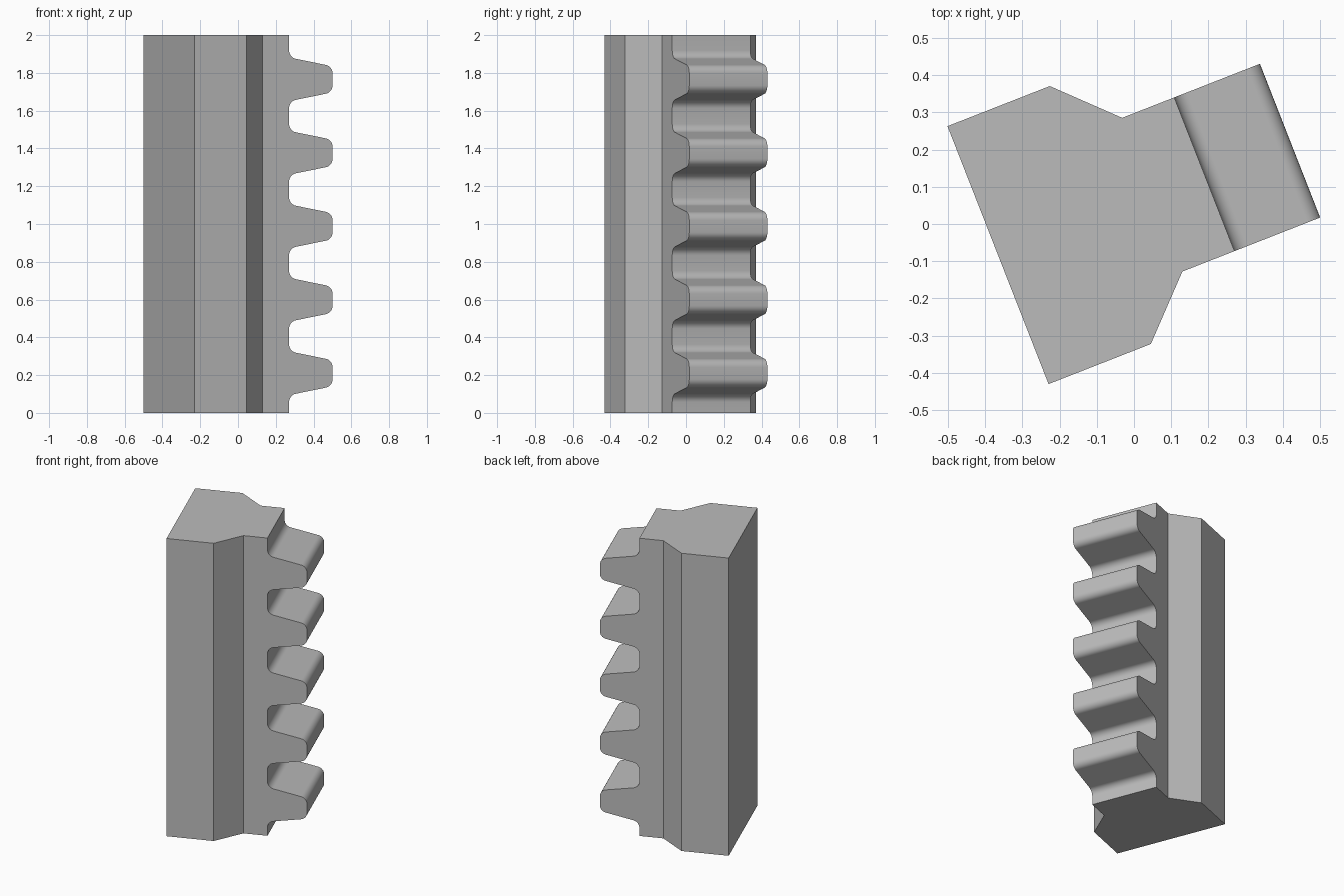
import bpy, bmesh, math
from mathutils import Vector

cube = bpy.data.objects.get("Cube")
if cube:
    bpy.data.objects.remove(cube, do_unlink=True)

ANGLE = math.radians(21.4)
HEIGHT = 2.0
MID_V = 0.0555                      # centre line of the bar across its width
ROOT, TIP = 0.225, 0.4725           # tooth root and tip planes
PITCH, FIRST, TEETH = 0.389, 0.21, 5
ROOT_HALF, TIP_HALF, FILLET = 0.116, 0.069, 0.037

steel = bpy.data.materials.new("grey_steel")
steel.use_nodes = True
colour = (0.5, 0.5, 0.5, 1)
steel.diffuse_color = colour
steel.node_tree.nodes["Principled BSDF"].inputs["Base Color"].default_value = colour


def prism(name, points, direction, round_test=None):
    """Extrude a closed outline; optionally round the long edges chosen by a test."""
    bm = bmesh.new()
    face = bm.faces.new([bm.verts.new(p) for p in points])
    new = bmesh.ops.extrude_face_region(bm, geom=[face])["geom"]
    moved = [v for v in new if isinstance(v, bmesh.types.BMVert)]
    bmesh.ops.translate(bm, verts=moved, vec=direction)
    bmesh.ops.recalc_face_normals(bm, faces=bm.faces)
    if round_test:
        axis = Vector(direction).normalized()
        edges = [e for e in bm.edges
                 if abs((e.verts[0].co - e.verts[1].co).normalized().dot(axis)) > 0.99
                 and round_test(e.verts[0].co)]
        bmesh.ops.bevel(bm, geom=edges, offset=FILLET, segments=7,
                        profile=0.5, affect='EDGES')
    mesh = bpy.data.meshes.new(name)
    bm.to_mesh(mesh)
    bm.free()
    mesh.materials.append(steel)
    obj = bpy.data.objects.new(name, mesh)
    bpy.context.collection.objects.link(obj)
    obj.rotation_euler.z = ANGLE
    return obj


# Bar: T-shaped plan with sloping shoulders, mirrored about its centre line
half_plan = [(-0.371, 0.3725), (-0.0755, 0.3725), (0.0745, 0.222), (0.6, 0.222)]
plan = [(u, MID_V + w, 0) for u, w in half_plan]
plan += [(u, MID_V - w, 0) for u, w in reversed(half_plan)]
rack = prism("toothed_rack", plan, (0, 0, HEIGHT))

# Tooth profile: oversized everywhere except along the toothed front
profile = [(-0.6, -0.1), (ROOT, -0.1)]
for i in range(TEETH):
    z = FIRST + i * PITCH
    profile += [(ROOT, z - ROOT_HALF), (TIP, z - TIP_HALF),
                (TIP, z + TIP_HALF), (ROOT, z + ROOT_HALF)]
profile += [(ROOT, HEIGHT + 0.1), (-0.6, HEIGHT + 0.1)]
cutter = prism("tooth_cutter", [(u, -0.7, z) for u, z in profile], (0, 1.5, 0),
               lambda p: p.x > 0 and 0 < p.z < HEIGHT)
cutter.hide_render = True

# Keep only what both shapes share
cut = rack.modifiers.new("teeth", 'BOOLEAN')
cut.operation = 'INTERSECT'
cut.solver = 'EXACT'
cut.object = cutter
bpy.ops.object.select_all(action='DESELECT')
bpy.context.view_layer.objects.active = rack
rack.select_set(True)
bpy.ops.object.modifier_apply(modifier=cut.name)
bpy.data.objects.remove(cutter, do_unlink=True)
bpy.ops.object.shade_smooth_by_angle(angle=math.radians(25))
